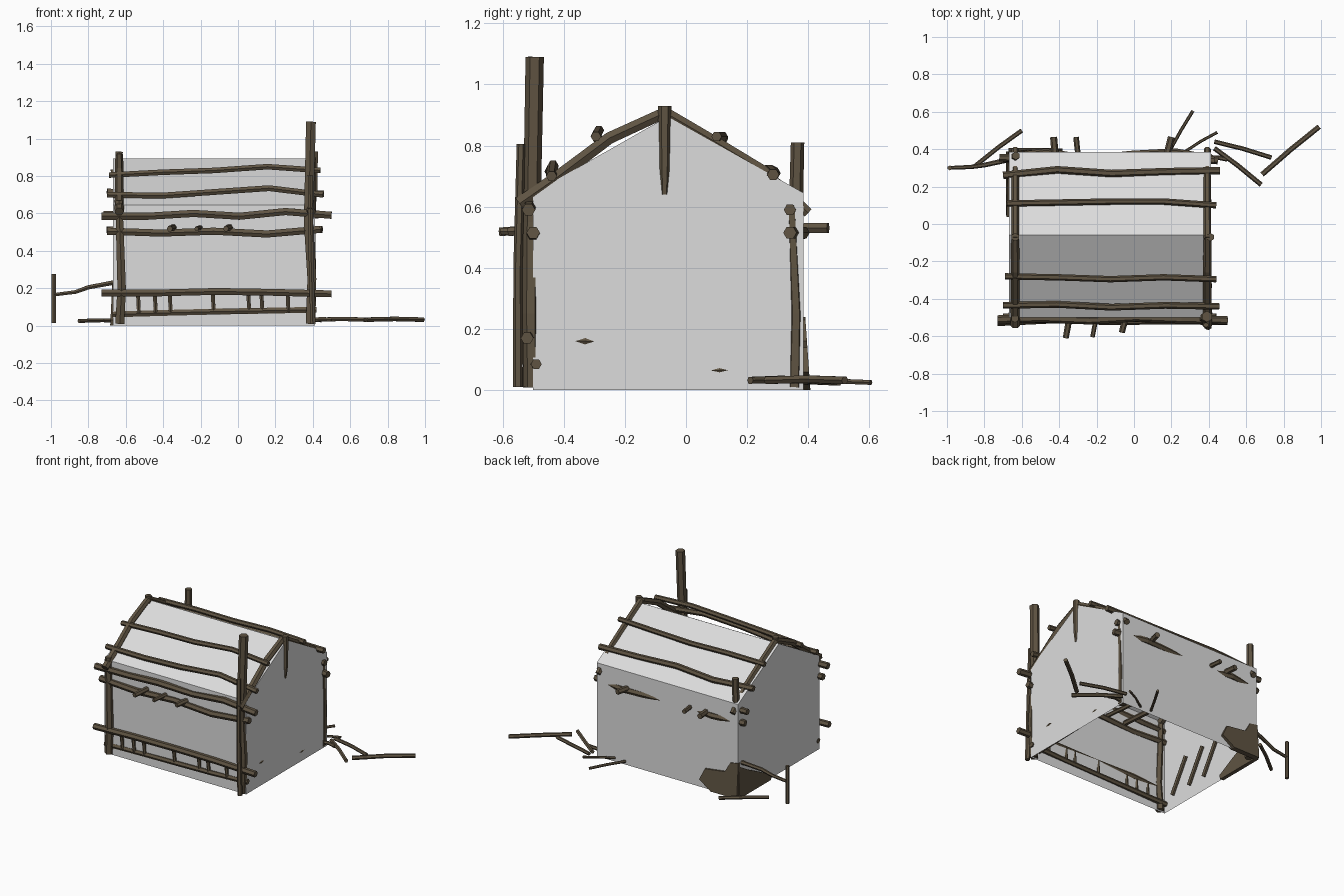
import bpy, bmesh, math
from mathutils import Vector


def material(name, col):
    m = bpy.data.materials.new(name)
    m.diffuse_color = (*col, 1)
    return m


WOOD = material("weathered_wood", (0.115, 0.088, 0.055))
WALL = material("pale_wall", (0.72, 0.72, 0.72))


def finish(name, bm, mat):
    me = bpy.data.meshes.new(name)
    bmesh.ops.recalc_face_normals(bm, faces=bm.faces)
    bm.to_mesh(me)
    bm.free()
    me.materials.append(mat)
    ob = bpy.data.objects.new(name, me)
    bpy.context.collection.objects.link(ob)
    return ob


def log(name, pts, r0, r1=None, sides=6):
    """Six-sided tapered log swept along a bent path."""
    r1 = r0 if r1 is None else r1
    pts = [Vector(p) for p in pts]
    n = len(pts)
    bm = bmesh.new()
    rings = []
    for i, p in enumerate(pts):
        d = (pts[min(i + 1, n - 1)] - pts[max(i - 1, 0)]).normalized()
        ref = Vector((1, 0, 0)) if abs(d.z) > 0.9 else Vector((0, 0, 1))
        u = d.cross(ref).normalized()
        v = d.cross(u)
        r = r0 + (r1 - r0) * i / (n - 1)
        rings.append([bm.verts.new(p + r * (math.cos(a) * u + math.sin(a) * v))
                      for a in (2 * math.pi * k / sides for k in range(sides))])
    for a, b in zip(rings, rings[1:]):
        for k in range(sides):
            j = (k + 1) % sides
            bm.faces.new((a[k], a[j], b[j], b[k]))
    bm.faces.new(rings[0])
    bm.faces.new(rings[-1])
    return finish(name, bm, WOOD)


def x_log(name, x0, x1, ys, zs, r0, r1=None):
    """Log running along x with evenly spaced bends."""
    n = len(ys)
    return log(name, [(x0 + (x1 - x0) * i / (n - 1), ys[i], zs[i]) for i in range(n)], r0, r1)


# Wall and roof shell, open underneath
profile = [(-0.5, 0), (-0.5, 0.645), (-0.06, 0.895), (0.385, 0.645), (0.385, 0)]
bm = bmesh.new()
left = [bm.verts.new((-0.668, y, z)) for y, z in profile]
right = [bm.verts.new((0.412, y, z)) for y, z in profile]
for i in range(4):
    bm.faces.new((left[i], left[i + 1], right[i + 1], right[i]))
bm.faces.new(left)
bm.faces.new(right)
finish("house_shell", bm, WALL)

# Corner posts
log("front_left_post", [(-0.632, -0.505, 0.01), (-0.622, -0.51, 0.2), (-0.63, -0.505, 0.45),
                        (-0.637, -0.505, 0.67)], 0.028, 0.022)
log("front_right_tall_post", [(0.385, -0.505, 0.01), (0.395, -0.508, 0.25), (0.377, -0.505, 0.55),
                              (0.39, -0.495, 1.09)], 0.026, 0.03)
log("front_right_thin_post", [(0.4, -0.55, 0.01), (0.39, -0.55, 0.4), (0.385, -0.54, 0.805)], 0.016, 0.014)
log("back_left_post", [(-0.635, 0.35, 0.01), (-0.64, 0.355, 0.4), (-0.632, 0.365, 0.81)], 0.026, 0.022)
log("back_right_post", [(0.392, 0.355, 0.01), (0.398, 0.36, 0.25), (0.395, 0.345, 0.62)], 0.026, 0.019)

# Bent rafters over both gables and the hanging ridge spike
for side, x in (("left", -0.635), ("right", 0.392)):
    log(side + "_front_rafter", [(x, -0.545, 0.61), (x, -0.43, 0.69), (x, -0.25, 0.825),
                                 (x, -0.06, 0.912)], 0.025, 0.021)
    log(side + "_back_rafter", [(x, -0.08, 0.915), (x, 0.1, 0.81), (x, 0.25, 0.72),
                                (x, 0.40, 0.58)], 0.021, 0.019)
log("ridge_spike", [(0.408, -0.07, 0.93), (0.41, -0.07, 0.72), (0.405, -0.07, 0.64)], 0.022, 0.012)
log("left_ridge_stub", [(-0.635, -0.07, 0.93), (-0.64, -0.07, 0.65)], 0.022, 0.018)

# Front wall rails
x_log("front_wall_log_upper", -0.73, 0.5, [-0.51, -0.505, -0.515, -0.5, -0.51, -0.515],
      [0.585, 0.585, 0.6, 0.585, 0.61, 0.59], 0.022)
x_log("front_wall_log_lower", -0.70, 0.44, [-0.5, -0.51, -0.5, -0.505, -0.5],
      [0.505, 0.495, 0.505, 0.49, 0.515], 0.022)
x_log("front_fence_top", -0.73, 0.5, [-0.525, -0.51, -0.52, -0.515, -0.52],
      [0.175, 0.175, 0.183, 0.178, 0.17], 0.021)
x_log("front_fence_bottom", -0.67, 0.42, [-0.49, -0.495, -0.5, -0.5, -0.49],
      [0.06, 0.068, 0.075, 0.08, 0.085], 0.018)
for i, x in enumerate((-0.53, -0.44, -0.36, -0.13, 0.06, 0.13, 0.27)):
    log(f"fence_baluster_{i}", [(x, -0.5, 0.07), (x - 0.005, -0.51, 0.18)], 0.012)

# Roof battens
x_log("front_batten_high", -0.69, 0.44, [-0.28, -0.285, -0.295, -0.285, -0.295],
      [0.805, 0.82, 0.83, 0.85, 0.83], 0.017)
x_log("front_batten_low", -0.70, 0.455, [-0.435, -0.43, -0.445, -0.435, -0.44],
      [0.70, 0.695, 0.715, 0.735, 0.70], 0.018)
x_log("back_batten_high", -0.68, 0.44, [0.11, 0.115, 0.12, 0.12, 0.1],
      [0.82, 0.825, 0.82, 0.83, 0.83], 0.017)
x_log("back_batten_low", -0.70, 0.46, [0.26, 0.29, 0.27, 0.28, 0.285],
      [0.715, 0.71, 0.72, 0.71, 0.705], 0.02)

# Back wall logs, partly breaking through the wall
x_log("back_wall_log_lower", -0.70, 0.45, [0.35, 0.383, 0.345, 0.37, 0.383, 0.34],
      [0.51, 0.515, 0.51, 0.515, 0.515, 0.515], 0.022)
x_log("back_wall_log_upper", -0.72, 0.43, [0.355, 0.34, 0.345, 0.34], [0.595, 0.59, 0.59, 0.59], 0.02)

# Loft beams poking out of front and back
for i, (xa, ya, xb, r) in enumerate(((-0.365, -0.61, -0.43, 0.016), (-0.222, -0.605, -0.31, 0.012),
                                     (-0.065, -0.58, 0.2, 0.016))):
    log(f"loft_beam_{i}", [(xa, ya, 0.518), (xa + 0.02, -0.5, 0.525), (xb, 0.465, 0.53)], r, r + 0.003)

# Side rails just breaking through the right wall
log("right_rail_high", [(0.37, -0.49, 0.16), (0.4, -0.33, 0.16), (0.37, -0.18, 0.155), (0.375, 0.33, 0.16)], 0.018)
log("right_rail_low", [(0.36, -0.49, 0.06), (0.37, -0.1, 0.06), (0.398, 0.11, 0.065), (0.365, 0.33, 0.065)], 0.018)

# Slanted braces inside the left wall
for i, y in enumerate((-0.4, -0.24, -0.1)):
    log(f"inner_brace_{i}", [(-0.645, y, 0.08), (-0.645, y + 0.13, 0.3)], 0.014)

# Splintered bark at the back left corner, wrapping both walls
def bark(name, outline, place):
    bm = bmesh.new()
    inner = [bm.verts.new(place(a, z, -0.015)) for a, z in outline]
    outer = [bm.verts.new(place(a, z, 0.022 - 0.07 * z)) for a, z in outline]
    bm.faces.new(inner)
    bm.faces.new(outer)
    n = len(outline)
    for i in range(n):
        j = (i + 1) % n
        bm.faces.new((inner[i], inner[j], outer[j], outer[i]))
    finish(name, bm, WOOD)


bark("bark_back", [(0, 0), (0, 0.24), (0.06, 0.23), (0.1, 0.16), (0.25, 0.14), (0.29, 0.06), (0.2, 0.0)],
     lambda a, z, d: (-0.672 + a, 0.385 + d, z))
bark("bark_left", [(0, 0), (0, 0.22), (0.1, 0.16), (0.22, 0.1), (0.35, 0.03), (0.34, 0.0), (0.22, 0.0)],
     lambda a, z, d: (-0.668 - d * 0.7, 0.388 - a, z))

# Stray branch and upright stick at the back left
log("upright_stick", [(-0.985, 0.3, 0.015), (-0.985, 0.3, 0.275)], 0.013)
log("side_branch", [(-0.985, 0.3, 0.165), (-0.87, 0.305, 0.18), (-0.8, 0.315, 0.205), (-0.64, 0.35, 0.235)],
    0.01, 0.014)

# Fallen sticks on the ground
for i, (xa, ya, xb, yb, r) in enumerate((
        (-0.85, 0.31, -0.6, 0.5, 0.012), (0.685, 0.265, 0.99, 0.52, 0.014),
        (0.43, 0.44, 0.735, 0.355, 0.012), (0.43, 0.405, 0.68, 0.21, 0.013),
        (0.4, 0.355, 0.5, 0.345, 0.012), (0.19, 0.39, 0.315, 0.605, 0.009),
        (0.27, 0.385, 0.445, 0.49, 0.008))):
    z = 0.025 if i in (0, 5, 6) else 0.032
    log(f"fallen_stick_{i}", [(xa, ya, z), ((xa + xb) / 2, (ya + yb) / 2 + 0.005, z + 0.004), (xb, yb, z)], r)
